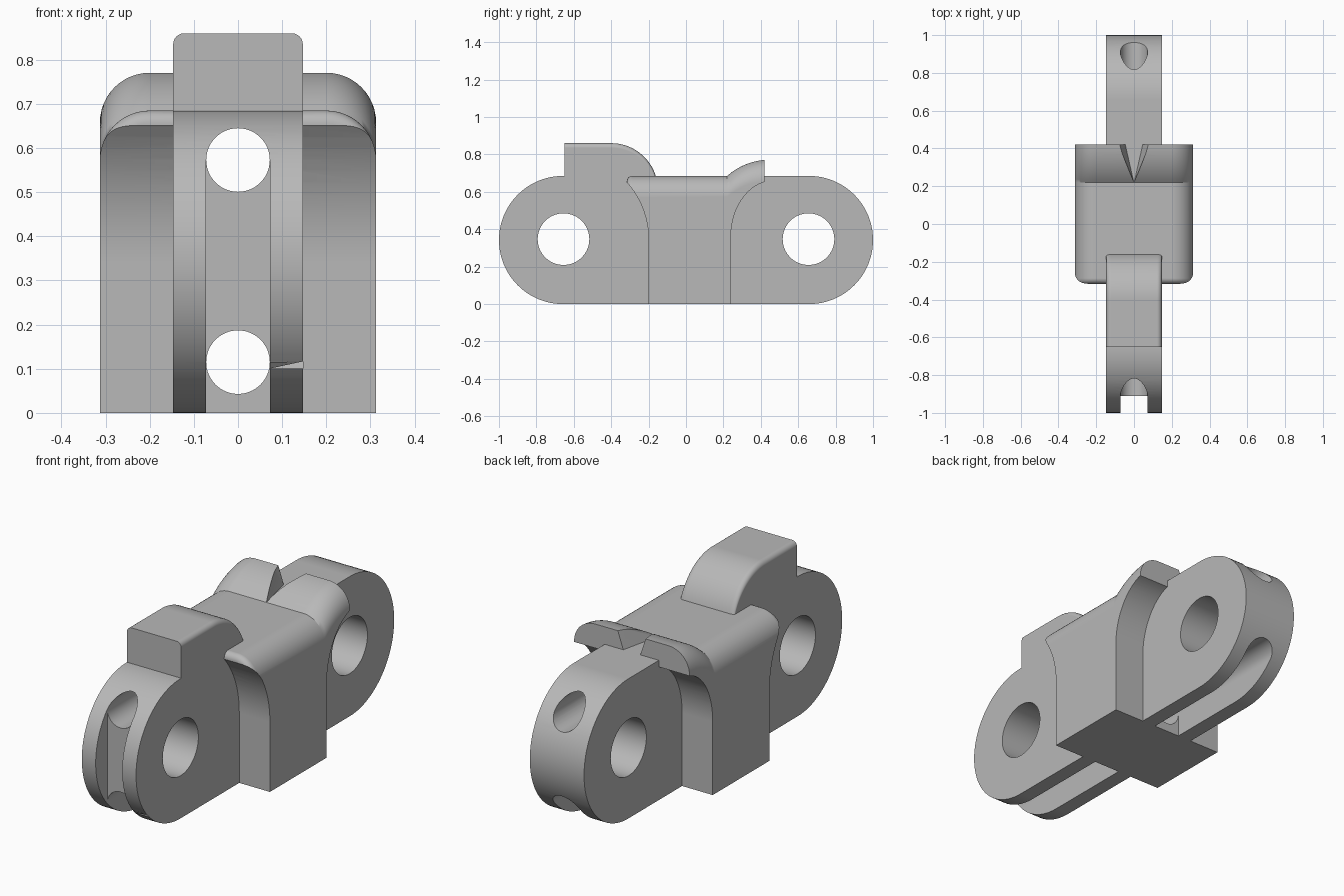
import bpy, bmesh
from math import sin, cos, pi, sqrt, radians
from mathutils import Matrix, Vector

old = bpy.data.objects.get("Cube")
if old:
    bpy.data.objects.remove(old, do_unlink=True)

# Shared dimensions
HALF_PLATE, HALF_BLOCK = 0.147, 0.313
DECK, RADIUS, PIN_Y, PIN_Z = 0.685, 0.3425, 0.6575, 0.3425
BORE, BORE_Z = 0.072, (0.115, 0.573)

steel = bpy.data.materials.new("steel_grey")
steel.use_nodes = True
grey = (0.48, 0.48, 0.48, 1)
steel.diffuse_color = grey
steel.node_tree.nodes["Principled BSDF"].inputs["Base Color"].default_value = grey


def finish(name, bm):
    bmesh.ops.recalc_face_normals(bm, faces=bm.faces)
    mesh = bpy.data.meshes.new(name)
    bm.to_mesh(mesh)
    bm.free()
    mesh.materials.append(steel)
    ob = bpy.data.objects.new(name, mesh)
    bpy.context.collection.objects.link(ob)
    return ob


def extrude_side(name, outline, half):
    """Extrude a (y, z) outline across x."""
    bm = bmesh.new()
    face = bm.faces.new([bm.verts.new((-half, y, z)) for y, z in outline])
    new = bmesh.ops.extrude_face_region(bm, geom=[face])["geom"]
    bmesh.ops.translate(bm, vec=(2 * half, 0, 0),
                        verts=[v for v in new if isinstance(v, bmesh.types.BMVert)])
    return finish(name, bm)


def crowned_loft(name, tops, half, fillet, base, steps=12):
    """Loft sections with rounded shoulders along a list of (y, top height)."""
    bm = bmesh.new()
    rings = []
    for y, top in tops:
        section = [(half, base)]
        for side in (1, -1):
            arc = [(side * (half - fillet + fillet * cos(pi / 2 * i / steps)),
                    top - fillet + fillet * sin(pi / 2 * i / steps)) for i in range(steps + 1)]
            section += arc[::side]
        section.append((-half, base))
        rings.append([bm.verts.new((x, y, z)) for x, z in section])
    for a, b in zip(rings, rings[1:]):
        for i in range(len(a)):
            j = (i + 1) % len(a)
            bm.faces.new((a[i], a[j], b[j], b[i]))
    bm.faces.new(rings[0])
    bm.faces.new(rings[-1])
    return finish(name, bm)


def cylinder(name, axis, centre, radius, length):
    bm = bmesh.new()
    turn = Matrix.Rotation(pi / 2, 4, "Y" if axis == "X" else "X")
    bmesh.ops.create_cone(bm, cap_ends=True, segments=64, radius1=radius, radius2=radius,
                          depth=length, matrix=Matrix.Translation(centre) @ turn)
    return finish(name, bm)


def hull(name, points):
    bm = bmesh.new()
    bmesh.ops.convex_hull(bm, input=[bm.verts.new(p) for p in points])
    return finish(name, bm)


def box(name, half, y0, y1, z0, z1):
    return extrude_side(name, [(y0, z0), (y1, z0), (y1, z1), (y0, z1)], half)


def combine(target, tool, operation):
    mod = target.modifiers.new(tool.name, "BOOLEAN")
    mod.operation, mod.solver, mod.object = operation, "EXACT", tool
    bpy.ops.object.select_all(action="DESELECT")
    bpy.context.view_layer.objects.active = target
    target.select_set(True)
    bpy.ops.object.modifier_apply(modifier=mod.name)
    bpy.data.objects.remove(tool, do_unlink=True)


def arc(cy, cz, ry, rz, start, end, n=24):
    return [(cy + ry * cos(radians(start + (end - start) * i / n)),
             cz + rz * sin(radians(start + (end - start) * i / n))) for i in range(n + 1)]


# Long plate with rounded ends
link = extrude_side("track_link", arc(PIN_Y, PIN_Z, RADIUS, RADIUS, -90, 90, 48)
                    + arc(-PIN_Y, PIN_Z, RADIUS, RADIUS, 90, 270, 48), HALF_PLATE)

# Wide middle block with a rounded front lip and a raised rear lip
nose = arc(-0.287, DECK - 0.03, 0.03, 0.03, 180, 90, 8)
rise = [(0.22 + 0.2 * i / 12, 0.424 + sqrt(0.1211 - (0.23 - 0.2 * i / 12) ** 2))
        for i in range(13)]
block = crowned_loft("middle_block", nose + rise, HALF_BLOCK, 0.113, 0)

# Hollows beneath both lips
front_hollow = [(-0.2, -0.1)] + arc(-0.66, 0.345, 0.46, 0.46, 0, 90) + [(-0.7, -0.1)]
rear_hollow = [(0.24, -0.1)] + arc(0.47, 0.36, 0.23, 0.3, 180, 90) + [(0.6, 0.66), (0.6, -0.1)]
for name, outline in (("front_hollow", front_hollow), ("rear_hollow", rear_hollow)):
    combine(block, extrude_side(name, outline, 0.5), "DIFFERENCE")

# Tapered notch in the rear lip
combine(block, hull("lip_notch", [(0, 0.22, 0.683), (0, 0.22, 0.8)]
                    + [(s * w, 0.44, z) for s in (-1, 1) for w, z in ((0.05, 0.683), (0.09, 0.8))]),
        "DIFFERENCE")

# Raised horn over the front eye
horn_tops = [(-0.65, 0.86)] + arc(-0.4, 0.61, 0.25, 0.25, 90, 16)
horn = crowned_loft("front_horn", horn_tops, HALF_PLATE, 0.025, 0.45, 6)

for part in (block, horn):
    combine(link, part, "UNION")

# Pin holes, lengthwise bores and open slots
for side in (-1, 1):
    combine(link, cylinder("pin_hole", "X", (0, side * 0.655, 0.347), 0.138, 1), "DIFFERENCE")
for z in BORE_Z:
    combine(link, cylinder("long_bore", "Y", (0, 0, z), BORE, 2.4), "DIFFERENCE")
low, high = BORE_Z
for name, y0, y1, z0, z1 in (("front_slot", -1.1, -0.91, low, high),
                             ("front_lower_slot", -1.1, -0.2, -0.1, low),
                             ("rear_lower_slot", 0.24, 1.1, -0.1, low)):
    combine(link, box(name, BORE, y0, y1, z0, z1), "DIFFERENCE")

# Smooth curved faces, crisp edges
bpy.context.view_layer.objects.active = link
link.select_set(True)
bpy.ops.object.shade_smooth_by_angle(angle=radians(28))
weighted = link.modifiers.new("even_shading", "WEIGHTED_NORMAL")
weighted.keep_sharp = True
